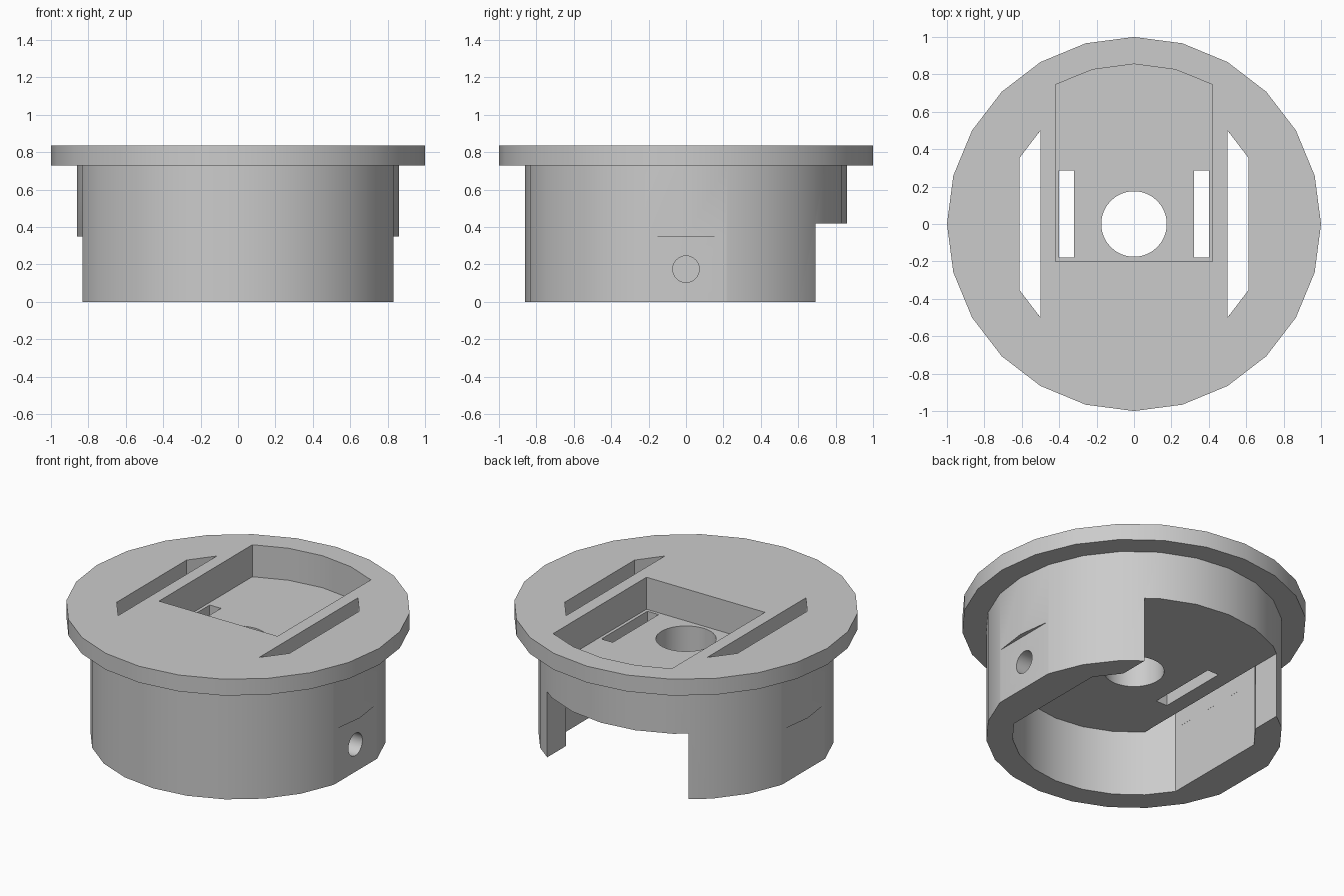
import bpy
import bmesh
from math import cos, sin, radians
from mathutils import Matrix

if "Cube" in bpy.data.objects:
    bpy.data.objects.remove(bpy.data.objects["Cube"], do_unlink=True)

grey = bpy.data.materials.new("light_grey")
grey.use_nodes = True
COLOUR = (0.6, 0.6, 0.6, 1)
grey.diffuse_color = COLOUR
grey.node_tree.nodes["Principled BSDF"].inputs["Base Color"].default_value = COLOUR


def ring(radius, sides=24):
    return [(radius * cos(radians(360 * i / sides)), radius * sin(radians(360 * i / sides)))
            for i in range(sides)]


def prism(name, profile, low, high, matrix=None):
    """Vertical prism over a counter-clockwise outline."""
    bm = bmesh.new()
    base = bm.faces.new([bm.verts.new((x, y, low)) for x, y in profile])
    top = bmesh.ops.extrude_face_region(bm, geom=[base])
    moved = [g for g in top["geom"] if isinstance(g, bmesh.types.BMVert)]
    bmesh.ops.translate(bm, vec=(0, 0, high - low), verts=moved)
    if matrix:
        bm.transform(matrix)
    bmesh.ops.recalc_face_normals(bm, faces=bm.faces[:])
    mesh = bpy.data.meshes.new(name)
    bm.to_mesh(mesh)
    bm.free()
    mesh.materials.append(grey)
    obj = bpy.data.objects.new(name, mesh)
    bpy.context.collection.objects.link(obj)
    return obj


def rect(x0, x1, y0, y1):
    return [(x0, y0), (x1, y0), (x1, y1), (x0, y1)]


def combine(target, other, operation):
    """Apply a boolean and discard the second body."""
    bpy.ops.object.select_all(action='DESELECT')
    bpy.context.view_layer.objects.active = target
    target.select_set(True)
    mod = target.modifiers.new("cut", 'BOOLEAN')
    mod.operation = operation
    mod.solver = 'EXACT'
    mod.object = other
    bpy.ops.object.modifier_apply(modifier=mod.name)
    bpy.data.objects.remove(other, do_unlink=True)


# Round body with the wide flange on top
housing = prism("flanged_housing", ring(0.86), 0, 0.8)
combine(housing, prism("flange", ring(1.0), 0.73, 0.835), 'UNION')

cutters = []
# Lower cavity: round front and back, flat sides
cavity = [p for p in ring(0.707) if abs(p[0]) < 0.65]
cutters.append(prism("cavity", cavity, -0.1, 0.42))
# Opening in the back wall
cutters.append(prism("back_opening", rect(-0.5, 0.5, 0.3, 1.1), -0.1, 0.42))
# Recess in the top, with a rounded back
arc = [p for p in ring(0.855) if p[1] > 0.8]
recess = [(-0.42, -0.2), (0.42, -0.2), (0.42, 0.745)] + arc + [(-0.42, 0.745)]
cutters.append(prism("top_recess", recess, 0.63, 1))
# Centre hole
cutters.append(prism("centre_hole", ring(0.175, 48), 0.2, 1))

# Paired cuts on both sides
for s in (1, -1):
    slot = [(s * x, y) for x, y in cavity if s * x > 0.49 or x * s < -9]
    slot = [(s * 0.5, -0.5), (s * 0.612, -0.3535), (s * 0.612, 0.3535), (s * 0.5, 0.5)]
    cutters.append(prism("long_slot", slot, 0.3, 1))
    x0, x1 = sorted((s * 0.32, s * 0.4))
    cutters.append(prism("short_slot", rect(x0, x1, -0.18, 0.285), 0.3, 1))
    x0, x1 = sorted((s * 0.832, s * 1.2))
    cutters.append(prism("side_flat", rect(x0, x1, -0.4, 0.4), -0.1, 0.35))
    turn = Matrix.Translation((s * 0.75, 0, 0.175)) @ Matrix.Rotation(radians(90), 4, 'Y')
    cutters.append(prism("side_hole", ring(0.071, 32), -0.25, 0.25, turn))

for cutter in cutters:
    combine(housing, cutter, 'DIFFERENCE')

# Smooth round walls, crisp edges
bpy.ops.object.select_all(action='DESELECT')
housing.select_set(True)
bpy.context.view_layer.objects.active = housing
bpy.ops.object.shade_smooth_by_angle(angle=radians(20))
